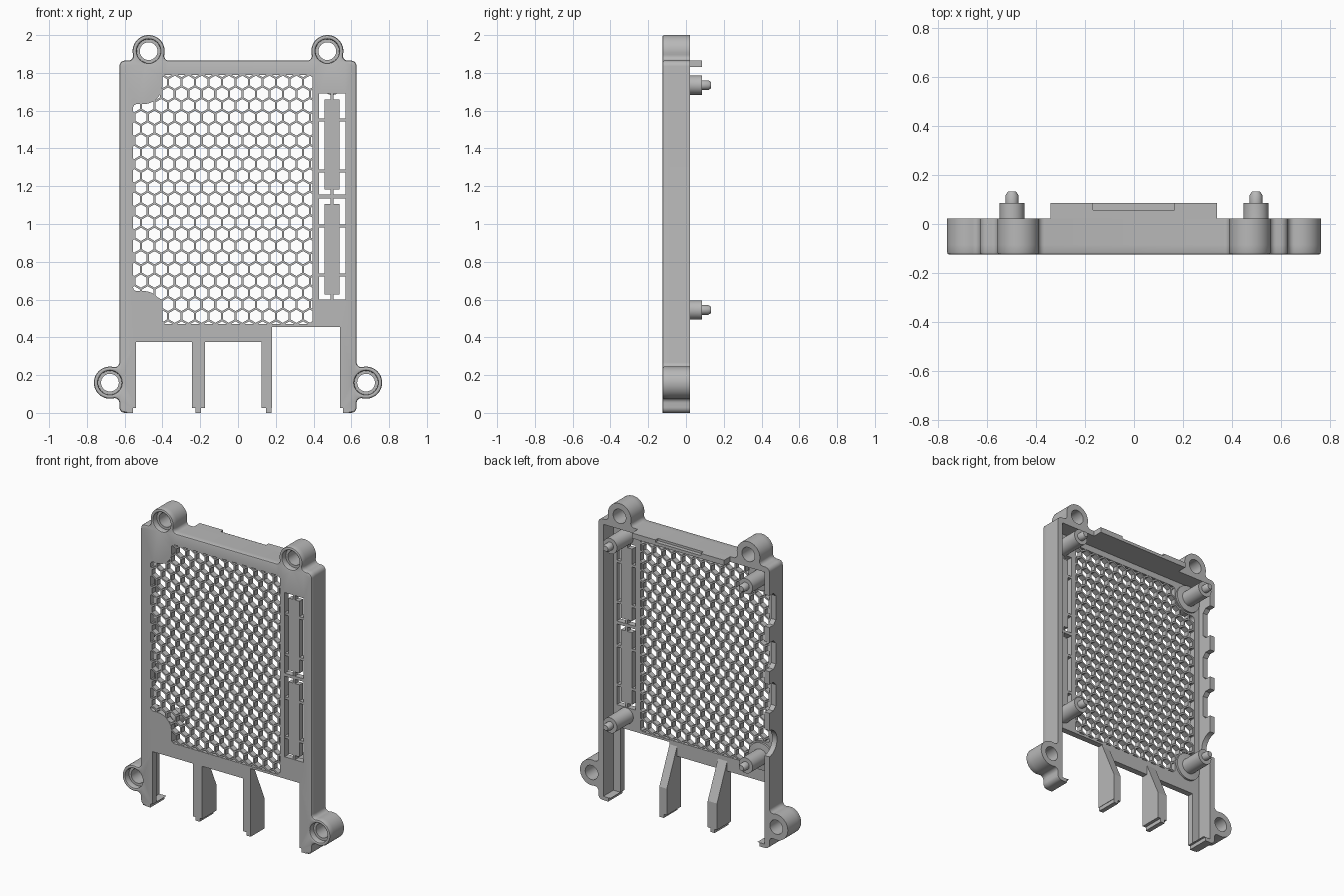
import bpy, bmesh, math
from mathutils import Vector

cube = bpy.data.objects.get("Cube")
if cube:
    bpy.data.objects.remove(cube, do_unlink=True)

grey = bpy.data.materials.new("mid grey plastic")
grey.use_nodes = True
GREY = (0.48, 0.48, 0.48, 1)
grey.diffuse_color = GREY
grey.node_tree.nodes["Principled BSDF"].inputs["Base Color"].default_value = GREY

FRONT, PLATE_BACK, RIM = -0.125, -0.085, 0.022
SIDE, TOP, EAR_R, EAR_OUT, FILLET = 0.628, 1.865, 0.085, 0.05, 0.025
EAR_X, EAR_Z = 0.473, 0.16
# Where the two sketch axes and the extrusion axis go
AXES = {"xz": lambda u, v, w: (u, w, v),
        "yz": lambda u, v, w: (w, u, v),
        "xy": lambda u, v, w: (u, v, w)}


def finish(name, bm):
    bmesh.ops.recalc_face_normals(bm, faces=bm.faces)
    mesh = bpy.data.meshes.new(name)
    bm.to_mesh(mesh)
    bm.free()
    mesh.materials.append(grey)
    ob = bpy.data.objects.new(name, mesh)
    bpy.context.collection.objects.link(ob)
    return ob


def smooth(ob):
    bpy.ops.object.select_all(action="DESELECT")
    ob.select_set(True)
    bpy.context.view_layer.objects.active = ob
    bpy.ops.object.shade_smooth_by_angle(angle=math.radians(35))


def extrude(bm, offset):
    geo = bmesh.ops.extrude_face_region(bm, geom=bm.faces[:])["geom"]
    verts = [g for g in geo if isinstance(g, bmesh.types.BMVert)]
    bmesh.ops.translate(bm, verts=verts, vec=offset)


def prism(name, loops, plane, a, b, bevel_rule=None):
    """Extrude a closed outline with holes from a to b."""
    bm, place = bmesh.new(), AXES[plane]
    for loop in loops:
        vs = [bm.verts.new(place(u, v, a)) for u, v in loop]
        for p, q in zip(vs, vs[1:] + vs[:1]):
            bm.edges.new((p, q))
    bmesh.ops.triangle_fill(bm, use_beauty=True, edges=bm.edges[:])
    extrude(bm, place(0, 0, b - a))
    bmesh.ops.recalc_face_normals(bm, faces=bm.faces)
    if bevel_rule:
        rim = [e for e in bm.edges if all(bevel_rule(v.co) for v in e.verts)
               and e.calc_face_angle(0) > 1]
        bmesh.ops.bevel(bm, geom=rim, offset=0.01, segments=2, profile=0.5, affect="EDGES")
    return finish(name, bm)


def rect(x0, x1, z0, z1):
    return [(x0, z0), (x1, z0), (x1, z1), (x0, z1)]


def arc(cx, cz, r, start, end, n=6):
    angles = [math.radians(start + (end - start) * i / n) for i in range(n + 1)]
    return [(cx + r * math.cos(t), cz + r * math.sin(t)) for t in angles]


def circle(cx, cz, r, n=32):
    return arc(cx, cz, r, 0, 360, n)[:-1]


def ear():
    """Screw ear bulging from a straight edge, with concave fillets."""
    rise = FILLET - EAR_OUT
    run = math.sqrt((EAR_R + FILLET) ** 2 - rise ** 2)
    tilt = math.degrees(math.atan2(-rise, run))
    return (arc(-run, FILLET, FILLET, 270, 360 + tilt)
            + arc(0, EAR_OUT, EAR_R, 180 + tilt, -tilt, 28)[1:-1]
            + arc(run, FILLET, FILLET, 180 - tilt, 270))


# Outer edge of the right half, from the top centre clockwise to the bottom
half = [(EAR_X + u, TOP + v) for u, v in ear()]
half += arc(SIDE - 0.03, TOP - 0.03, 0.03, 90, 0)
half += [(SIDE + v, EAR_Z - u) for u, v in ear()]
half += arc(SIDE - 0.03, 0.03, 0.03, 0, -90)
half += [(0.555, 0), (0.555, 0.025), (0.54, 0.025)]


def mirrored(points):
    return [(-x, z) for x, z in reversed(points)]


ears = [(s * x, z) for s in (-1, 1)
        for x, z in ((EAR_X, TOP + EAR_OUT), (SIDE + EAR_OUT, EAR_Z))]

# Front plate with the vent opening, slots and port openings
L, R, B, T = -0.555, 0.395, 0.47, 1.79
PEG_X, PEG_LOW, PEG_HIGH = 0.498, 0.545, 1.735
vent = (arc(R - 0.02, T - 0.02, 0.02, 90, 0) + arc(R - 0.02, B + 0.02, 0.02, 0, -90)
        + arc(-0.38, B + 0.02, 0.02, 270, 180)
        + arc(-0.5, PEG_LOW, 0.1, 0, 90, 10) + arc(L + 0.02, 0.665, 0.02, 270, 180)
        + arc(L + 0.02, 1.615, 0.02, 180, 90) + arc(-0.5, PEG_HIGH, 0.1, 270, 360, 10)
        + arc(-0.38, T - 0.02, 0.02, 180, 90))
openings = [(0.54, 0.455), (0.18, 0.455), (0.18, 0.375), (-0.54, 0.375)]
slots = [rect(0.43, 0.568, z0, z1) for z0, z1 in ((0.6, 1.135), (1.155, 1.69))]
plate = prism("front_plate",
              [half + openings + mirrored(half), vent] + slots
              + [circle(x, z, 0.063) for x, z in ears], "xz", FRONT, PLATE_BACK,
              lambda c: c.y < FRONT + 0.001 and (abs(c.x) > 0.59 or c.z > 1.83))
smooth(plate)

# Covers held in the slots by thin bridges
for i, (low, high, ties) in enumerate(((0.6, 1.135, (0.73, 0.99)),
                                       (1.155, 1.69, (1.28, 1.55)))):
    y0, y1 = FRONT + 0.002, PLATE_BACK - 0.002
    prism(f"slot_cover_{i}", [rect(0.457, 0.537, low + 0.027, high - 0.03)], "xz", y0, y1)
    for j, z in enumerate(ties):
        prism(f"slot_bridge_{i}_{j}", [rect(0.425, 0.572, z - 0.008, z + 0.008)], "xz", y0, y1)
    prism(f"slot_tie_{i}", [rect(0.49, 0.505, low - 0.004, high + 0.004)], "xz", y0, y1)

# Honeycomb vent: rings of six quads, trimmed to the opening
bm = bmesh.new()
PITCH, WEB = 0.0715, 0.011
big = PITCH / math.sqrt(3)
small = (PITCH - WEB) / math.sqrt(3)
for row in range(24):
    for col in range(16):
        cx = L - 0.03 + (col + row % 2 / 2) * PITCH
        cz = B - 0.02 + row * big * 1.5
        outer, inner = [[bm.verts.new((x, FRONT + 0.002, z)) for x, z in
                         arc(cx, cz, r, 30, 390)[:-1]] for r in (big, small)]
        for k in range(6):
            n = (k + 1) % 6
            bm.faces.new((outer[k], outer[n], inner[n], inner[k]))
bmesh.ops.remove_doubles(bm, verts=bm.verts, dist=0.0005)
for point, normal in (((L - 0.01, 0, 0), (-1, 0, 0)), ((R + 0.01, 0, 0), (1, 0, 0)),
                      ((0, 0, B - 0.01), (0, 0, -1)), ((0, 0, T + 0.01), (0, 0, 1))):
    bmesh.ops.bisect_plane(bm, geom=bm.verts[:] + bm.edges[:] + bm.faces[:],
                           plane_co=point, plane_no=normal, clear_outer=True)
extrude(bm, Vector((0, PLATE_BACK - FRONT - 0.004, 0)))
finish("honeycomb_vent", bm)

# Side and top walls with ears, open at the bottom
inside = [(0.592, 0.025), (0.592, 1.83)]
right = half + inside
wall = prism("outer_wall", [right + mirrored(right)]
             + [circle(x, z, 0.047) for x, z in ears], "xz", PLATE_BACK, RIM)

# Connector notches in the right wall
cutters = []
for z, w in ((1.577, 0.105), (1.274, 0.095), (0.997, 0.095)):
    shape = [(0.1, z - w), (0.1, z + w), (-0.02, z + w), (-0.045, z + w - 0.025),
             (-0.045, z - w + 0.025), (-0.02, z - w)]
    cutters.append(prism("notch_cutter", [shape], "yz", -0.7, -0.56))
cutters.append(prism("jack_cutter", [circle(0.03, 0.7, 0.088)], "yz", -0.7, -0.56))
bpy.context.view_layer.objects.active = wall
for cutter in cutters:
    cutter.hide_render = True
    mod = wall.modifiers.new("notch", "BOOLEAN")
    mod.object, mod.operation, mod.solver = cutter, "DIFFERENCE", "EXACT"
    bpy.ops.object.modifier_apply(modifier=mod.name)
    bpy.data.objects.remove(cutter, do_unlink=True)
smooth(wall)

# Rear lip on the top wall, with a shallow notch in its outer face
prism("top_lip_inner", [rect(-0.34, 0.338, RIM, 0.085)], "xy", 1.83, 1.85)
notched = [(-0.34, RIM), (0.338, RIM), (0.338, 0.085), (0.165, 0.085), (0.165, 0.058),
           (-0.168, 0.058), (-0.168, 0.085), (-0.34, 0.085)]
prism("top_lip_outer", [notched], "xy", 1.85, TOP)

# Tapered dividers between the port openings
fin = [(FRONT, 0.38), (FRONT, 0.025), (RIM, 0.025), (RIM, 0.2),
       (PLATE_BACK, 0.44), (PLATE_BACK - 0.01, 0.44), (PLATE_BACK - 0.01, 0.38)]
for i, (x0, x1) in enumerate(((-0.243, -0.175), (0.125, 0.18))):
    mid = (x0 + x1) / 2 + (-0.002 if i == 0 else 0.01)
    prism(f"port_divider_{i}", [fin], "yz", x0, x1)
    prism(f"divider_foot_{i}", [rect(FRONT + 0.004, RIM, 0, 0.03)], "yz", mid - 0.015, mid + 0.015)

# Board pegs, turned from a profile
for side, base in ((-1, 0.09), (1, 0.052)):
    for z in (PEG_LOW, PEG_HIGH):
        profile = [(0, -0.095), (base, -0.095), (base, -0.072), (0.051, -0.068), (0.051, 0.085),
                   (0.026, 0.085), (0.026, 0.118), (0.017, 0.132), (0, 0.132)]
        bm = bmesh.new()
        vs = [bm.verts.new((side * PEG_X + r, y, z)) for r, y in profile]
        es = [bm.edges.new(pair) for pair in zip(vs, vs[1:])]
        bmesh.ops.spin(bm, geom=vs + es, cent=(side * PEG_X, 0, z), axis=(0, 1, 0),
                       angle=math.tau, steps=32, use_duplicate=False)
        bmesh.ops.remove_doubles(bm, verts=bm.verts, dist=0.0001)
        smooth(finish("board_peg", bm))
